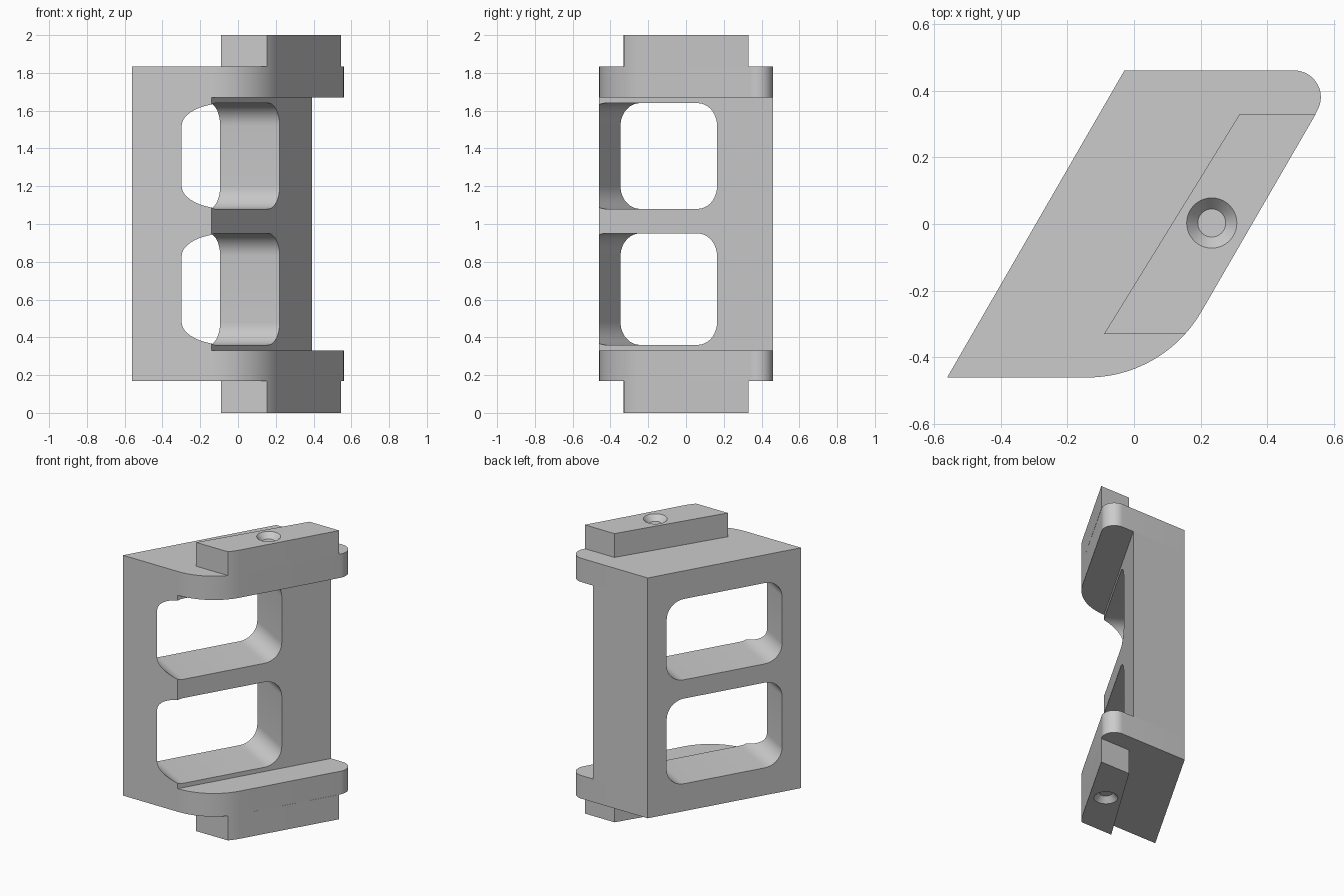
import bpy, bmesh
from math import cos, sin, pi, radians, tan
from mathutils import Matrix, Vector

default = bpy.data.objects.get("Cube")
if default:
    bpy.data.objects.remove(default, do_unlink=True)

gray = bpy.data.materials.new("plain gray")
gray.use_nodes = True
COLOR = (0.6, 0.6, 0.6, 1)
gray.diffuse_color = COLOR
gray.node_tree.nodes["Principled BSDF"].inputs["Base Color"].default_value = COLOR

SLANT = tan(radians(30))


def arc(cx, cy, r, start, end, steps):
    angles = [radians(start + (end - start) * i / steps) for i in range(steps + 1)]
    return [(cx + r * cos(a), cy + r * sin(a)) for a in angles]


def finish(bm, name):
    """Turn all faces outward and make the object."""
    bm.normal_update()
    bmesh.ops.recalc_face_normals(bm, faces=bm.faces)
    if bm.calc_volume(signed=True) < 0:
        bmesh.ops.reverse_faces(bm, faces=bm.faces)
    mesh = bpy.data.meshes.new(name)
    bm.to_mesh(mesh)
    bm.free()
    mesh.materials.append(gray)
    obj = bpy.data.objects.new(name, mesh)
    bpy.context.collection.objects.link(obj)
    return obj


def prism(name, outline, low, high, matrix=Matrix()):
    """Extrude a flat outline along z, then place it with a matrix."""
    bm = bmesh.new()
    face = bm.faces.new([bm.verts.new((x, y, low)) for x, y in outline])
    top = bmesh.ops.extrude_face_region(bm, geom=[face])["geom"]
    verts = [v for v in top if isinstance(v, bmesh.types.BMVert)]
    bmesh.ops.translate(bm, verts=verts, vec=(0, 0, high - low))
    bm.transform(matrix)
    return finish(bm, name)


def activate(obj):
    bpy.ops.object.select_all(action='DESELECT')
    obj.select_set(True)
    bpy.context.view_layer.objects.active = obj


def cut(obj, cutter):
    cutter.hide_render = True
    mod = obj.modifiers.new("cut", 'BOOLEAN')
    mod.operation = 'DIFFERENCE'
    mod.solver = 'EXACT'
    mod.object = cutter
    activate(obj)
    bpy.ops.object.modifier_apply(modifier=mod.name)
    bpy.data.objects.remove(cutter, do_unlink=True)


def smooth(obj):
    activate(obj)
    bpy.ops.object.shade_smooth_by_angle(angle=radians(25))


# Slanted upright body
shift = 0.92 * SLANT
body = prism("body", [(-0.56, -0.46), (-0.14, -0.46),
                      (-0.14 + shift, 0.46), (-0.56 + shift, 0.46)], 0.33, 1.67)

# Rounded windows cut square to the slanted sides, breaking out of the front
along = Vector((sin(pi / 6), cos(pi / 6), 0))
up = Vector((0, 0, 1))
through = along.cross(up)
R = 0.12
for low, high in ((0.36, 0.95), (1.08, 1.64)):
    h = (high - low) / 2 - R
    w = 0.40 - R
    outline = (arc(w, h, R, 0, 90, 12) + arc(-w, h, R, 90, 180, 12)
               + arc(-w, -h, R, 180, 270, 12) + arc(w, -h, R, 270, 360, 12))
    place = Matrix((along, up, through)).transposed().to_4x4()
    place.translation = (-0.295, 0, (low + high) / 2)
    cut(body, prism("window_cutter", outline, -0.6, 0.9, place))
smooth(body)

# End plates with a large front curve and a small back curve
plate_outline = ([(-0.56, -0.46)] + arc(-0.14, -0.065, 0.395, 270, 330, 25)
                 + arc(0.48, 0.38, 0.08, -30, 90, 16) + [(-0.56 + shift, 0.46)])

# Tabs sit flush with the outer side of the plates
tab_outline = ([(-0.09, -0.33)] + arc(-0.14, -0.065, 0.395, 318, 330, 5)
               + [(0.545, 0.33), (0.317, 0.33)])

for end, plate_z, tab_z, face_z, inward in (
        ("bottom", (0.17, 0.33), (0, 0.17), 0, 1),
        ("top", (1.67, 1.835), (1.835, 2), 2, -1)):
    smooth(prism(end + "_plate", plate_outline, *plate_z))

    # Tab with a shallow countersunk hole
    tab = prism(end + "_tab", tab_outline, *tab_z)
    bm = bmesh.new()
    depth = 0.08
    bmesh.ops.create_cone(bm, cap_ends=True, segments=40, depth=depth,
                          radius1=0.042, radius2=0.042 + depth * 0.9,
                          matrix=Matrix.Translation((0, 0, depth / 2)))
    bm.transform(Matrix.Translation((0.233, 0.003, face_z + inward * 0.037))
                 @ Matrix.Diagonal((1, 1, -inward, 1)))
    cut(tab, finish(bm, "countersink_cutter"))
    smooth(tab)
